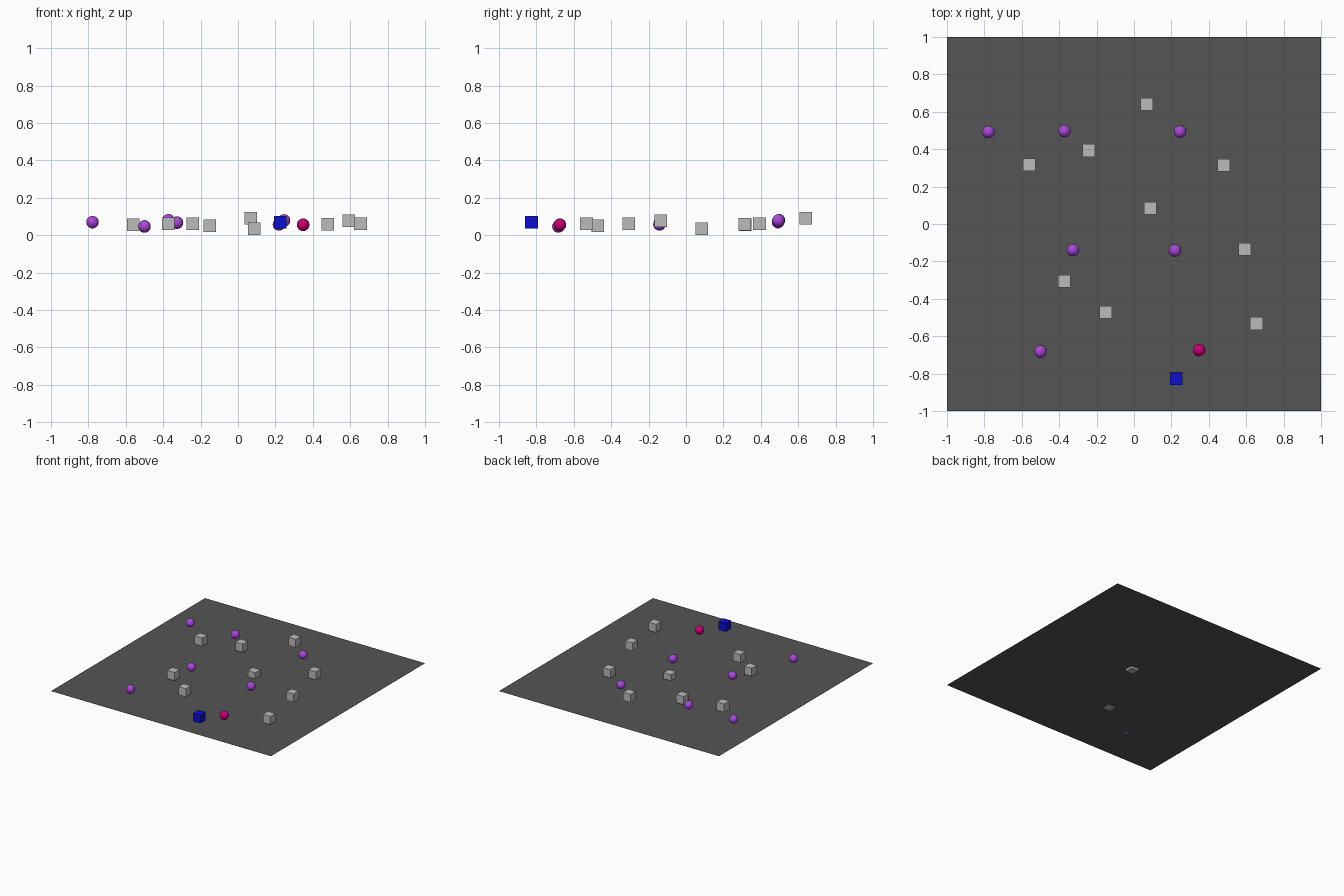
import bpy

if "Cube" in bpy.data.objects:
    bpy.data.objects.remove(bpy.data.objects["Cube"])

HALF = 0.0335   # half a cube's side
RADIUS = 0.0335  # ball radius
FLOOR_Z = 0.0175


def material(name, rgb):
    m = bpy.data.materials.new(name)
    m.diffuse_color = (*rgb, 1.0)
    m.use_nodes = True
    m.node_tree.nodes["Principled BSDF"].inputs["Base Color"].default_value = m.diffuse_color
    return m


dark_grey = material("dark grey", (0.09, 0.09, 0.09))
light_grey = material("light grey", (0.5, 0.5, 0.5))
purple = material("purple", (0.39, 0.065, 0.68))
magenta = material("magenta", (0.58, 0.0, 0.18))
blue = material("blue", (0.004, 0.004, 0.6))


def finish(name, mat):
    ob = bpy.context.object
    ob.name = name
    ob.data.materials.append(mat)
    return ob


def cube(name, pos, mat):
    bpy.ops.mesh.primitive_cube_add(size=2 * HALF, location=pos)
    return finish(name, mat)


def ball(name, pos, mat):
    bpy.ops.mesh.primitive_uv_sphere_add(
        segments=32, ring_count=16, radius=RADIUS, location=pos)
    bpy.ops.object.shade_smooth()
    return finish(name, mat)


# Thin square floor; the lowest pieces dip slightly through it
bpy.ops.mesh.primitive_plane_add(size=2, location=(0, 0, FLOOR_Z))
finish("floor", dark_grey)

# Scattered grey cubes
for i, pos in enumerate([
    (0.067, 0.639, 0.090), (-0.559, 0.318, 0.056), (-0.243, 0.393, 0.061),
    (0.479, 0.313, 0.058), (0.088, 0.083, HALF), (0.591, -0.136, 0.077),
    (-0.372, -0.307, 0.061), (-0.152, -0.473, 0.050), (0.655, -0.532, 0.061),
]):
    cube(f"grey_cube_{i + 1}", pos, light_grey)

# Scattered purple balls
for i, pos in enumerate([
    (-0.778, 0.492, 0.070), (-0.372, 0.497, 0.080), (0.246, 0.494, 0.079),
    (-0.326, -0.139, 0.067), (0.219, -0.142, 0.058), (-0.500, -0.682, 0.047),
]):
    ball(f"purple_ball_{i + 1}", pos, purple)

# Single magenta ball and blue cube near the front
ball("magenta_ball", (0.348, -0.674, 0.056), magenta)
cube("blue_cube", (0.227, -0.826, 0.070), blue)
